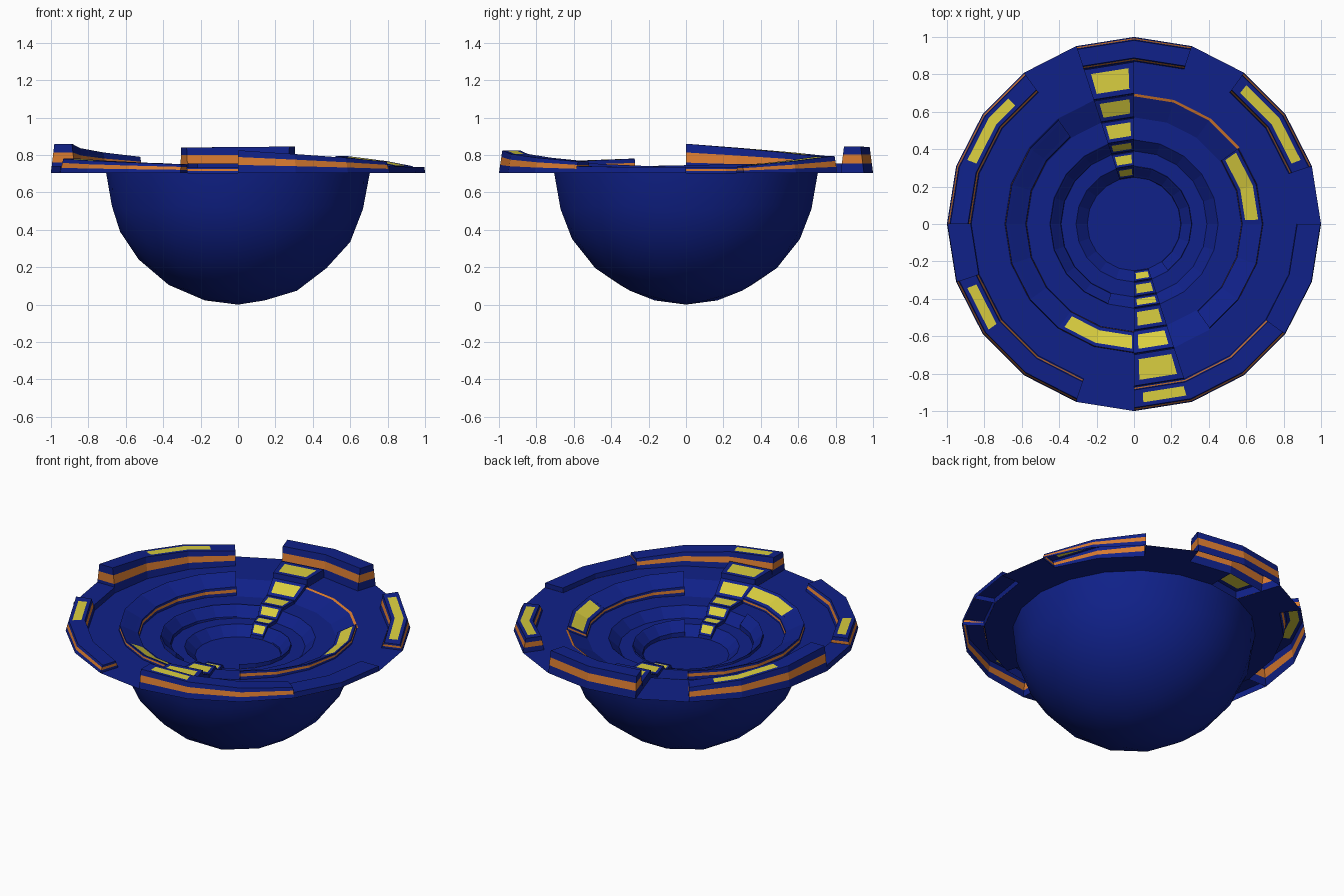
import bpy, bmesh, math

if "Cube" in bpy.data.objects:
    bpy.data.objects.remove(bpy.data.objects["Cube"])

def material(name, rgb):
    m = bpy.data.materials.new(name)
    m.diffuse_color = (*rgb, 1)
    m.use_nodes = True
    m.node_tree.nodes["Principled BSDF"].inputs["Base Color"].default_value = m.diffuse_color
    return m

MATS = [material("navy", (0.005, 0.015, 0.25)),
        material("orange", (0.70, 0.20, 0.03)),
        material("yellow", (0.70, 0.62, 0.05))]
NAVY, ORANGE, YELLOW = 0, 1, 2
Z = 0.705
SEG = 18
# terrace profile (radius, height), flat floor out to flat rim
PROFILE = [(0.25, 0.54), (0.31, 0.595), (0.39, 0.595), (0.45, 0.65),
           (0.57, 0.65), (0.695, Z), (1.0, Z)]

def base(r):
    for (r0, z0), (r1, z1) in zip(PROFILE, PROFILE[1:]):
        if r <= r1 + 1e-6:
            return z0 + (z1 - z0) * (r - r0) / (r1 - r0)
    return Z

def pt(r, a, z):
    # point on a 20-sided ring (chords, not arcs)
    k = r * math.cos(math.radians(9)) / math.cos(math.radians(a % SEG - 9))
    return (k * math.cos(math.radians(a)), k * math.sin(math.radians(a)), z)

def finish(name, bm):
    bmesh.ops.remove_doubles(bm, verts=bm.verts, dist=1e-5)
    me = bpy.data.meshes.new(name)
    bm.to_mesh(me)
    bm.free()
    for m in MATS:
        me.materials.append(m)
    ob = bpy.data.objects.new(name, me)
    bpy.context.collection.objects.link(ob)
    return ob

def quad(bm, pts, mat):
    f = bm.faces.new([bm.verts.new(p) for p in pts])
    f.material_index = mat

def block(name, r0, r1, a0, a1, h0, h1, window=None, taper=0.012, bands=(0.35, 0.7)):
    """Curved open-bottomed ramp with an orange wall band and optional window
    given as (angle from, angle to)."""
    bm = bmesh.new()
    h = lambda a: h0 + (h1 - h0) * (a - a0) / (a1 - a0)
    steps = list(range(a0, a1 + 1, SEG))
    angles = sorted(set(steps + list(window or ())))
    ring = [(r1, a, -1) for a in angles] + [(r0, a, 1) for a in reversed(angles)]
    at = lambda p, f: pt(p[0] + p[2] * taper * f, p[1], base(p[0]) + f * h(p[1]))
    # walls in three bands
    fr = (0, *bands, 1)
    for p, q in zip(ring, ring[1:] + ring[:1]):
        for i, mat in enumerate((NAVY, ORANGE, NAVY)):
            f, g = fr[i], fr[i + 1]
            quad(bm, [at(p, f), at(q, f), at(q, g), at(p, g)], mat)
    # top, with the window inset in it
    m = 0.16 * (r1 - r0)
    rs = [(r0 + taper, r0), (r0 + taper + m, r0 + m),
          (r1 - taper - m, r1 - m), (r1 - taper, r1)]
    for b, c in zip(angles, angles[1:]):
        for i in range(3):
            lit = window and i == 1 and window[0] <= b and c <= window[1]
            (ra, ba), (rb, bb) = rs[i], rs[i + 1]
            quad(bm, [pt(ra, b, base(ba) + h(b)), pt(rb, b, base(bb) + h(b)),
                      pt(rb, c, base(bb) + h(c)), pt(ra, c, base(ba) + h(c))],
                 YELLOW if lit else NAVY)
    bmesh.ops.remove_doubles(bm, verts=bm.verts, dist=1e-5)
    bmesh.ops.recalc_face_normals(bm, faces=bm.faces)
    return finish(name, bm)

# lower bowl: half of an icosphere
bm = bmesh.new()
bmesh.ops.create_icosphere(bm, subdivisions=3, radius=Z)
bmesh.ops.delete(bm, geom=[v for v in bm.verts if v.co.z > 0.01], context='VERTS')
bmesh.ops.translate(bm, verts=bm.verts, vec=(0, 0, Z))
for f in bm.faces:
    f.smooth = True
finish("bowl", bm)

# blocks on the outer rim: start angle, end angle, start height, end height, window
RIM = [(18, 54, 0.035, 0.09, (21, 51)), (72, 108, 0.14, 0.135, None),
       (126, 180, 0.085, 0.155, (135, 159)), (180, 198, 0.035, 0.035, None),
       (198, 252, 0.075, 0.045, (201, 216)), (270, 324, 0.12, 0.06, (273, 287)),
       (324, 342, 0.035, 0.03, None), (342, 360, 0.03, 0.03, None)]
for i, (a0, a1, h0, h1, w) in enumerate(RIM):
    low = max(h0, h1) < 0.04
    block(f"rim_block_{i}", 0.87, 1.0, a0, a1, h0, h1, w,
          taper=0.003 if low else 0.018, bands=(0.01, 0.02) if low else (0.35, 0.7))

# two stairways of lit steps, front and back
RADII = [0.25, 0.31, 0.39, 0.45, 0.57, 0.695, 0.87]
for side, a in (("back", 90), ("front", 270)):
    for i, (r0, r1) in enumerate(zip(RADII, RADII[1:])):
        block(f"{side}_step_{i}", r0, r1, a, a + SEG, *([0.05 if i == 5 else 0.02] * 2),
              (a + 2, a + 16), taper=0.004, bands=(0.01, 0.02))

# raised ramps on the sloping terraces
block("left_ramp", 0.575, 0.69, 126, 234, 0.055, 0.03, taper=0.004)
block("front_ramp", 0.575, 0.69, 234, 270, 0.03, 0.03, (236, 269), taper=0.004)
block("right_ramp", 0.575, 0.69, 306, 360, 0.055, 0.03, taper=0.004)
block("right_window_ramp", 0.575, 0.69, 0, 36, 0.03, 0.03, (2, 35), taper=0.004)
block("middle_ramp", 0.39, 0.45, 108, 252, 0.005, 0.03, taper=0.002, bands=(0.01, 0.02))
block("inner_ramp", 0.25, 0.31, 306, 450, 0.03, 0.005, taper=0.002, bands=(0.01, 0.02))

# terraces, floor and flat rim; the sheet is open under the rim blocks
bm = bmesh.new()
for a in range(0, 360, SEG):
    b = a + SEG
    quad_floor = [bm.verts.new(p) for p in
                  ((0, 0, 0.54), pt(0.25, a, 0.54), pt(0.25, b, 0.54))]
    bm.faces.new(quad_floor)
    for r0, r1 in zip(RADII, RADII[1:] + [1.0]):
        if r0 == 0.87 and any(s <= a < e for s, e, *_ in RIM):
            continue
        if r0 == 0.695 and a in (90, 270):
            continue
        quad(bm, [pt(r0, a, base(r0)), pt(r1, a, base(r1)),
                  pt(r1, b, base(r1)), pt(r0, b, base(r0))], NAVY)
finish("terraces_and_rim", bm)

# thin orange trim where the rim meets the first slope
bm = bmesh.new()
for a in range(36, 90, SEG):
    b = a + SEG
    quad(bm, [pt(0.683, a, base(0.683) + 0.003), pt(0.697, a, Z + 0.003),
              pt(0.697, b, Z + 0.003), pt(0.683, b, base(0.683) + 0.003)], ORANGE)
finish("orange_trim", bm)
